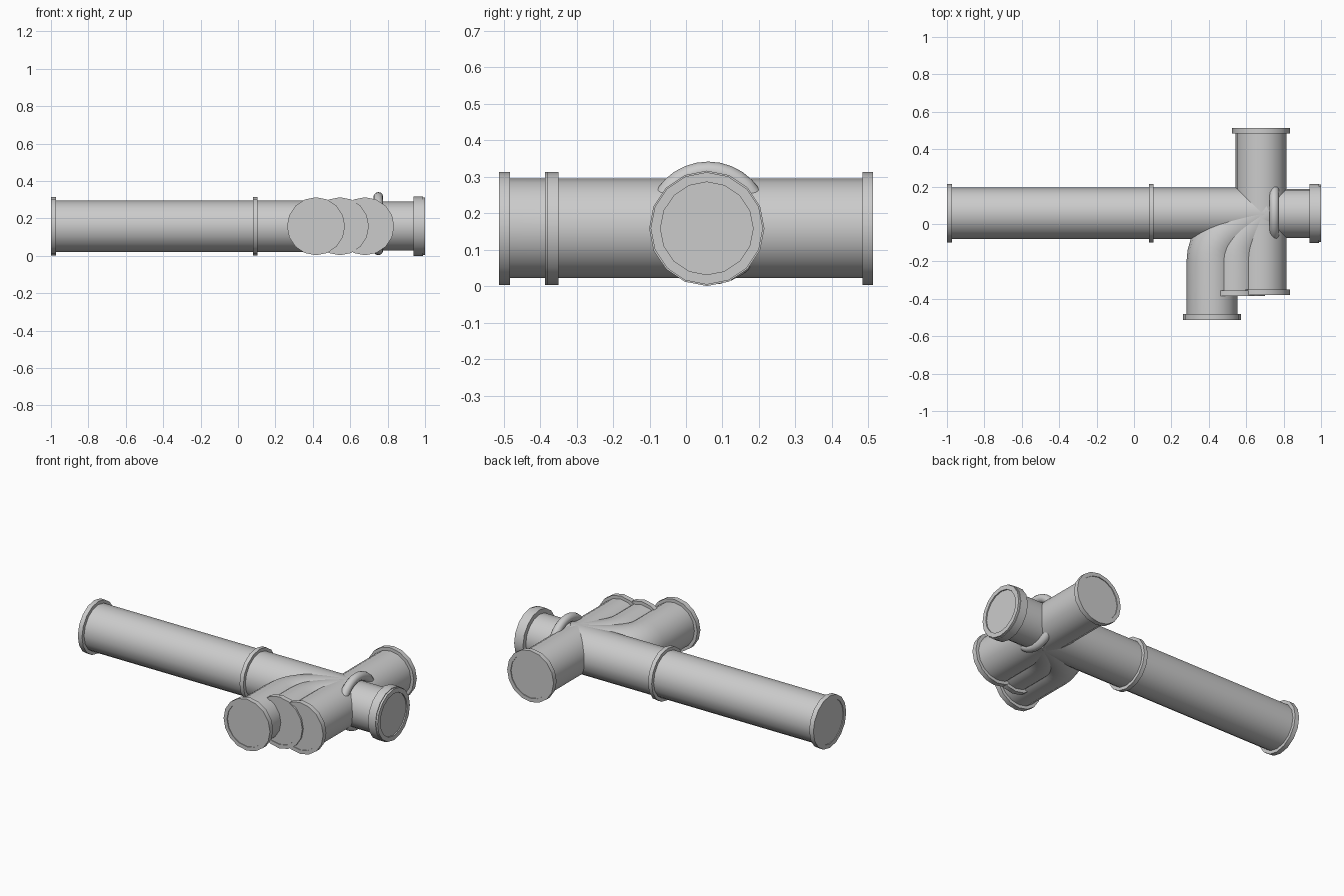
import bpy, bmesh, math
from mathutils import Vector
from mathutils.geometry import interpolate_bezier

if "Cube" in bpy.data.objects:
    bpy.data.objects.remove(bpy.data.objects["Cube"])

SIDES = 16
ZC = 0.158      # height of all pipe axes
YC = 0.057      # y of main axis


def finish(name, bm):
    bmesh.ops.recalc_face_normals(bm, faces=bm.faces)
    me = bpy.data.meshes.new(name)
    bm.to_mesh(me)
    bm.free()
    ob = bpy.data.objects.new(name, me)
    bpy.context.collection.objects.link(ob)
    bpy.context.view_layer.objects.active = ob
    ob.select_set(True)
    bpy.ops.object.shade_smooth_by_angle(angle=math.radians(40))
    ob.select_set(False)
    return ob


def ring(bm, p, d, r):
    """Circle of vertices at plan point p, facing plan direction d."""
    side = Vector((-d.y, d.x, 0))
    c = Vector((p[0], p[1], ZC))
    return [bm.verts.new(c + side * (r * math.sin(a)) + Vector((0, 0, r * math.cos(a))))
            for a in (2 * math.pi * i / SIDES for i in range(SIDES))]


def bridge(bm, a, b):
    for i in range(SIDES):
        j = (i + 1) % SIDES
        bm.faces.new((a[i], a[j], b[j], b[i]))


def pipe(name, path, r):
    """Capped tube swept along a path in plan."""
    pts = [Vector((p[0], p[1])) for p in path]
    bm = bmesh.new()
    rings = []
    for i, p in enumerate(pts):
        d = (pts[min(i + 1, len(pts) - 1)] - pts[max(i - 1, 0)]).normalized()
        rings.append(ring(bm, p, d, r))
    for a, b in zip(rings, rings[1:]):
        bridge(bm, a, b)
    bm.faces.new(rings[0])
    bm.faces.new(rings[-1])
    return finish(name, bm)


def collar(name, a, b, r=0.1565, inner=0.132):
    """Hollow flange between plan points a and b."""
    a, b = Vector(a), Vector(b)
    d = (b - a).normalized()
    bm = bmesh.new()
    rs = [ring(bm, p, d, q) for p, q in ((a, inner), (a, r), (b, r), (b, inner))]
    for i in range(4):
        bridge(bm, rs[i], rs[(i + 1) % 4])
    return finish(name, bm)


# straight pipes
pipe("main_pipe", [(-0.996, YC), (0.70, YC)], 0.137)
pipe("outlet_pipe", [(0.68, YC), (0.993, YC)], 0.131)
pipe("cross_pipe", [(0.68, -0.376), (0.68, 0.508)], 0.136)

# curved branches merging into the junction
for name, x, y_end, h1, h2 in (
        ("outer_branch", 0.417, -0.507, (0.417, -0.06), (0.55, 0.0)),
        ("inner_branch", 0.545, -0.381, (0.545, -0.08), (0.62, -0.03))):
    bend = interpolate_bezier((x, -0.2, 0), (*h1, 0), (*h2, 0), (0.72, 0.07, 0), 12)
    pipe(name, [(x, y_end)] + list(bend), 0.136)
    collar(name + "_flange", (x, y_end - 0.005), (x, y_end + 0.025), 0.155)

# flanges on the straight pipes
collar("left_flange", (-1.0, YC), (-0.972, YC))
collar("middle_flange", (0.08, YC), (0.105, YC))
collar("right_flange", (0.938, YC), (0.988, YC), 0.158, 0.127)
collar("right_rim", (0.965, YC), (1.0, YC), 0.154, 0.127)
collar("back_flange", (0.68, 0.484), (0.68, 0.513), 0.155)
collar("front_flange", (0.68, -0.38), (0.68, -0.35), 0.155)

# weld ring around the junction
bpy.ops.mesh.primitive_torus_add(major_segments=32, minor_segments=12,
                                 major_radius=0.143, minor_radius=0.026,
                                 location=(0.75, YC + 0.004, 0.172),
                                 rotation=(0, math.pi / 2, 0))
weld = bpy.context.object
weld.name = "weld_ring"
bpy.ops.object.shade_smooth_by_angle(angle=math.radians(40))
